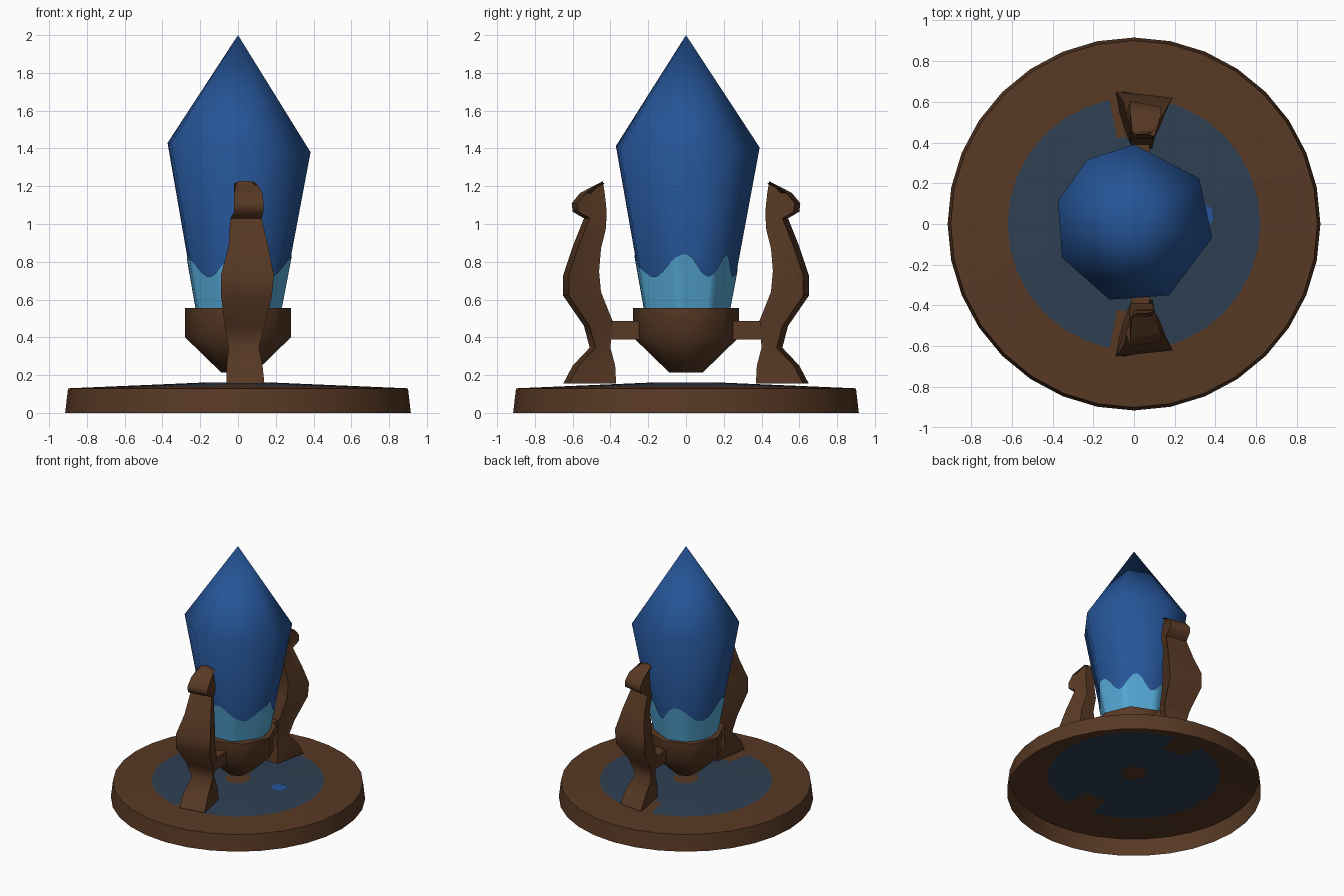
import bpy, bmesh, math

cube = bpy.data.objects.get("Cube")
if cube:
    bpy.data.objects.remove(cube, do_unlink=True)


def material(name, rgb):
    m = bpy.data.materials.new(name)
    m.use_nodes = True
    m.diffuse_color = (*rgb, 1)
    m.node_tree.nodes["Principled BSDF"].inputs["Base Color"].default_value = (*rgb, 1)
    return m


brown = material("brown wood", (0.098, 0.041, 0.018))
slate = material("slate blue", (0.028, 0.05, 0.085))
blue = material("deep blue", (0.019, 0.09, 0.31))
pale = material("pale blue", (0.09, 0.39, 0.66))


def finish(name, bm, mats, angle=60):
    bmesh.ops.remove_doubles(bm, verts=bm.verts, dist=0.0005)
    me = bpy.data.meshes.new(name)
    bm.to_mesh(me)
    bm.free()
    ob = bpy.data.objects.new(name, me)
    bpy.context.collection.objects.link(ob)
    for m in mats:
        me.materials.append(m)
    bpy.ops.object.select_all(action='DESELECT')
    ob.select_set(True)
    bpy.context.view_layer.objects.active = ob
    bpy.ops.object.shade_smooth_by_angle(angle=math.radians(angle))
    return ob


def loft(rings, caps=False, rule=None):
    """Skin closed rings of points; rule(ring, column) picks the material."""
    bm = bmesh.new()
    rows = [[bm.verts.new(p) for p in ring] for ring in rings]
    n = len(rows[0])
    for i in range(len(rows) - 1):
        for j in range(n):
            k = (j + 1) % n
            f = bm.faces.new((rows[i][j], rows[i][k], rows[i + 1][k], rows[i + 1][j]))
            f.material_index = rule(i, j) if rule else 0
    if caps:
        bm.faces.new(rows[0][::-1])
        bm.faces.new(rows[-1])
    return bm


def circle(r, z, n):
    return [(r * math.cos(math.tau * j / n), r * math.sin(math.tau * j / n), z) for j in range(n)]


# Hollow round base, open underneath, with a slate disc on its top
SIDES = 32
base_profile = [(0.915, 0), (0.90, 0.13), (0.62, 0.142), (0.43, 0.15), (0.2, 0.16), (0.09, 0.16), (0.001, 0.16)]


def base_colour(ring, col):
    under_foot = col in (7, 8, 23, 24)
    if ring == 2:
        return 0 if under_foot else 1
    return 1 if ring in (3, 4) else 0


finish("base", loft([circle(r, z, SIDES) for r, z in base_profile], rule=base_colour), [brown, slate], 40)

# Small blue fleck lying on the base
fleck = bmesh.new()
bmesh.ops.create_circle(fleck, cap_ends=True, radius=0.06, segments=7)
bmesh.ops.translate(fleck, verts=fleck.verts, vec=(0.335, 0.04, 0.159))
finish("base_fleck", fleck, [blue])

# Octagonal cup under the crystal
cup_profile = [(0.09, 0.215), (0.28, 0.4), (0.28, 0.555), (0.2, 0.555)]
finish("cup", loft([circle(r, z, 8) for r, z in cup_profile], caps=True), [brown])

# Crystal: uneven octagon, tilted shoulder, single tip
ANGLES = [math.radians(a) for a in (-10, 35, 90, 126, 163, 205, 252, 296)]
shoulder = []
for a in ANGLES:
    x, y = 0.39 * math.cos(a), 0.39 * math.sin(a)
    shoulder.append((x, y, 1.405 - 0.065 * x))
foot = [(0.222 * math.cos(a), 0.222 * math.sin(a), 0.5) for a in ANGLES]
tip = [(0, 0, 2)] * 8
crystal = bmesh.new()
rows = [[crystal.verts.new(p) for p in ring] for ring in (foot, shoulder)]
apex = crystal.verts.new((0, 0, 2))
for j in range(8):
    k = (j + 1) % 8
    crystal.faces.new((rows[0][j], rows[0][k], rows[1][k], rows[1][j]))
    crystal.faces.new((rows[1][j], rows[1][k], apex))
crystal.faces.new(rows[0][::-1])
finish("crystal", crystal, [blue], 65)

# Pale wavy sleeve hugging the lower crystal
PEAKS = (0, 54, 108, 193, 272, 360)


def wave(deg):
    for p, q in zip(PEAKS, PEAKS[1:]):
        if p <= deg <= q:
            return 0.78 + 0.06 * math.cos(math.tau * (deg - p) / (q - p))


low, high = [], []
STEPS = 8
for j in range(8):
    k = (j + 1) % 8
    for s in range(STEPS):
        t = s / STEPS
        a = [foot[j][c] * (1 - t) + foot[k][c] * t for c in range(3)]
        b = [shoulder[j][c] * (1 - t) + shoulder[k][c] * t for c in range(3)]
        z = wave(math.degrees(math.atan2(a[1], a[0])) % 360)
        grow = 1.015 + 0.02 * math.sin(math.pi * t)
        for ring, height in ((low, 0.53), (high, z)):
            u = (height - a[2]) / (b[2] - a[2])
            ring.append(((a[0] + (b[0] - a[0]) * u) * grow, (a[1] + (b[1] - a[1]) * u) * grow, height))
finish("crystal_pale_sleeve", loft([low, high]), [pale])

# Curved arm: outer y, outer z, inner y, inner z, left x, right x
ARM = [
    (0.65, 0.155, 0.37, 0.155, -0.06, 0.14),
    (0.60, 0.25, 0.375, 0.25, -0.06, 0.13),
    (0.51, 0.345, 0.40, 0.345, -0.05, 0.11),
    (0.54, 0.46, 0.39, 0.49, -0.07, 0.14),
    (0.65, 0.62, 0.45, 0.64, -0.09, 0.18),
    (0.65, 0.73, 0.46, 0.75, -0.09, 0.19),
    (0.60, 0.88, 0.45, 0.87, -0.05, 0.16),
    (0.54, 1.03, 0.425, 0.97, -0.04, 0.125),
    (0.60, 1.065, 0.42, 1.05, -0.02, 0.135),
    (0.605, 1.11, 0.423, 1.10, -0.02, 0.135),
    (0.56, 1.165, 0.43, 1.16, -0.02, 0.13),
    (0.46, 1.215, 0.44, 1.228, -0.02, 0.1),
]


def arm_ring(yo, zo, yi, zi, x0, x1):
    mid, half = (x0 + x1) / 2, (x1 - x0) / 2
    ym, zm = yo * 0.55 + yi * 0.45, zo * 0.55 + zi * 0.45
    return [(x1, yo - 0.03, zo), (x0, yo, zo), (mid - 0.8 * half, ym, zm),
            (mid - 0.5 * half, yi, zi), (mid + 0.5 * half, yi, zi), (mid + 0.8 * half, ym, zm)]


def mirror_y(ob):
    ob.modifiers.new("mirror", 'MIRROR').use_axis = (False, True, False)


mirror_y(finish("arms", loft([arm_ring(*s) for s in ARM], caps=True), [brown], 60))

# Short struts joining the arms to the cup
strut = bmesh.new()
bmesh.ops.create_cube(strut, size=1)
bmesh.ops.scale(strut, verts=strut.verts, vec=(0.09, 0.2, 0.097))
bmesh.ops.translate(strut, verts=strut.verts, vec=(0.03, 0.345, 0.438))
mirror_y(finish("struts", strut, [brown], 30))
